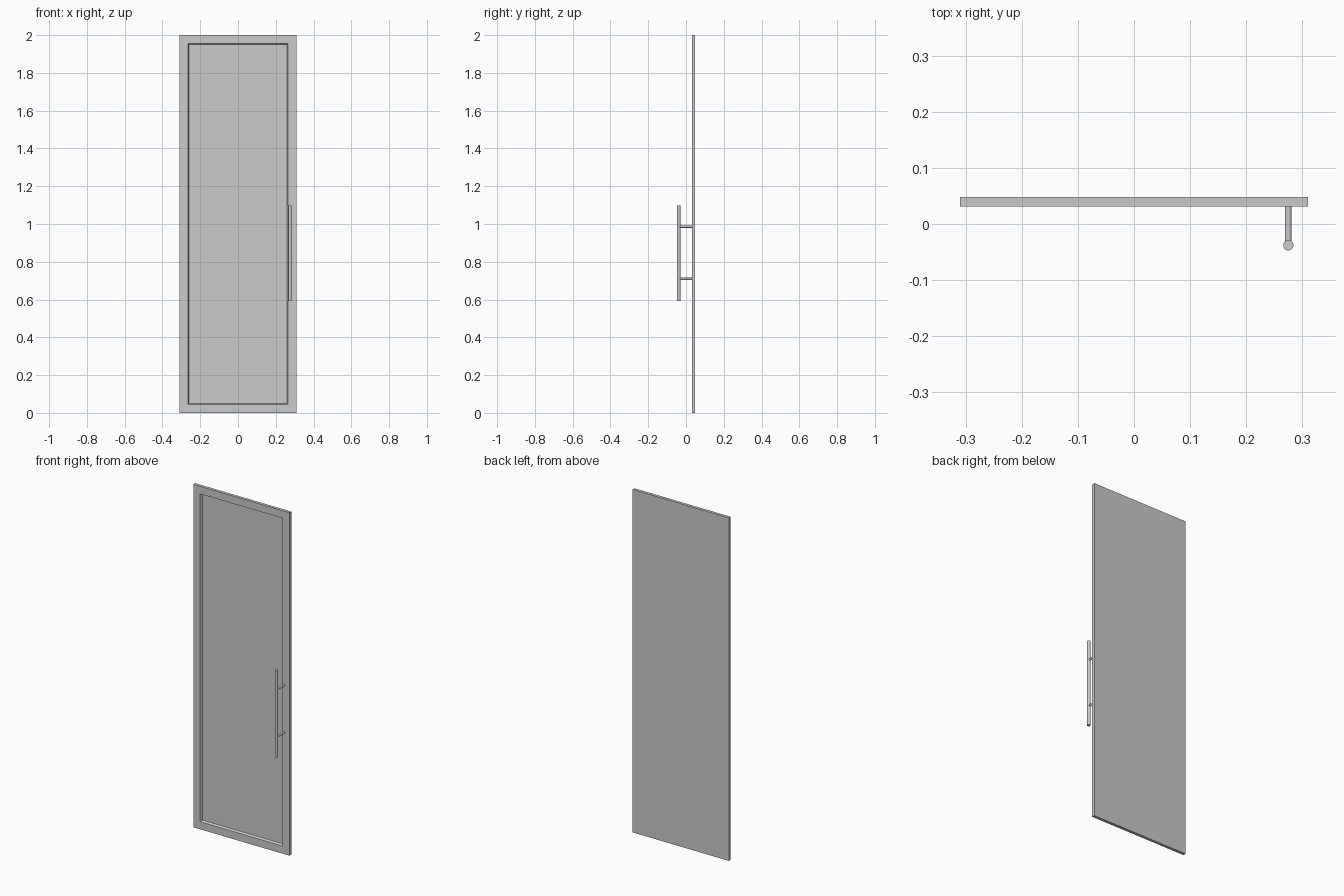
import bpy, bmesh, math

old = bpy.data.objects.get("Cube")
if old:
    bpy.data.objects.remove(old, do_unlink=True)

# One plain grey for door and handle
grey = bpy.data.materials.new("plain_grey")
grey.use_nodes = True
colour = (0.6, 0.6, 0.6, 1)
grey.diffuse_color = colour
grey.node_tree.nodes["Principled BSDF"].inputs["Base Color"].default_value = colour

WIDTH, HEIGHT = 0.62, 2.0
FRONT, BACK = 0.031, 0.048
FRAME, SLOPE, DEPTH = 0.063, 0.009, 0.012


def finish(name, bm):
    mesh = bpy.data.meshes.new(name)
    bm.to_mesh(mesh)
    bm.free()
    mesh.materials.append(grey)
    obj = bpy.data.objects.new(name, mesh)
    bpy.context.collection.objects.link(obj)
    return obj


def rod(name, radius, length, location, along_y=False):
    bpy.ops.mesh.primitive_cylinder_add(
        vertices=32, radius=radius, depth=length, location=location,
        rotation=(math.pi / 2 if along_y else 0, 0, 0))
    obj = bpy.context.object
    obj.name = name
    obj.data.materials.append(grey)
    bpy.ops.object.shade_smooth_by_angle()


# Door slab with a recessed, slope-edged front panel
bm = bmesh.new()
bmesh.ops.create_cube(bm, size=1)
for v in bm.verts:
    v.co.x *= WIDTH
    v.co.y = FRONT if v.co.y < 0 else BACK
    v.co.z = (v.co.z + 0.5) * HEIGHT
front = min(bm.faces, key=lambda f: f.calc_center_median().y)
bmesh.ops.inset_region(bm, faces=[front], thickness=FRAME)
bmesh.ops.inset_region(bm, faces=[front], thickness=SLOPE)
for v in front.verts:
    v.co.y = FRONT + DEPTH
finish("door_panel", bm)

# Bar handle on two stand-off posts
rod("handle_bar", 0.009, 0.506, (0.275, -0.038, 0.846))
for name, z in (("lower_handle_post", 0.71), ("upper_handle_post", 0.986)):
    rod(name, 0.006, 0.069, (0.275, -0.0035, z), along_y=True)
